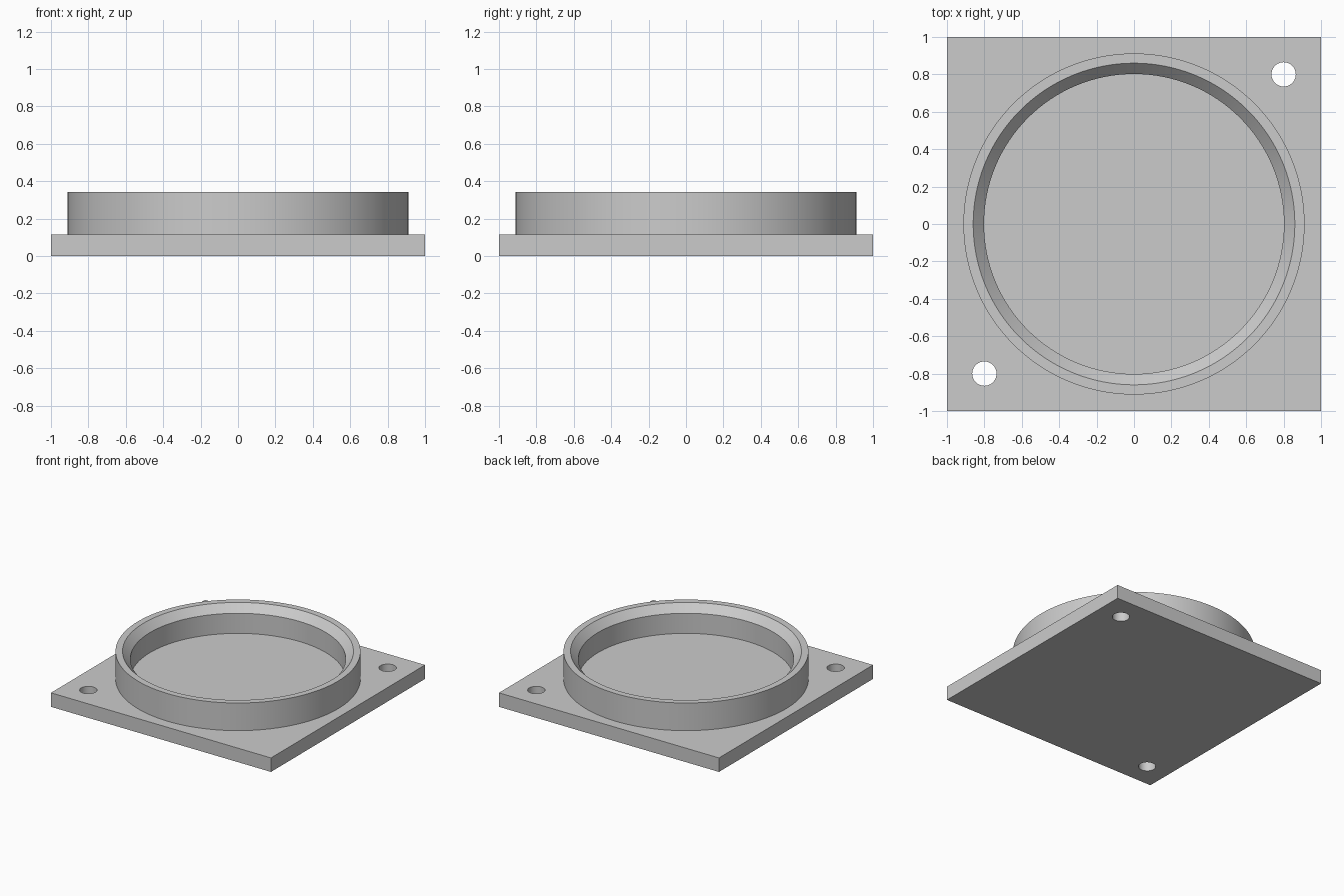
import bpy
import bmesh
from math import radians, tau
from mathutils import Matrix, Vector

cube = bpy.data.objects.get("Cube")
if cube:
    bpy.data.objects.remove(cube, do_unlink=True)

PLATE_TOP = 0.115
RIM_TOP = 0.342
HOLE_OFFSET = 0.8
HOLE_RADIUS = 0.065

grey = bpy.data.materials.new("plain grey")
grey.use_nodes = True
colour = (0.6, 0.6, 0.6, 1)
grey.diffuse_color = colour
grey.node_tree.nodes["Principled BSDF"].inputs["Base Color"].default_value = colour


def make_object(name, bm):
    bmesh.ops.recalc_face_normals(bm, faces=bm.faces)
    mesh = bpy.data.meshes.new(name)
    bm.to_mesh(mesh)
    bm.free()
    mesh.materials.append(grey)
    obj = bpy.data.objects.new(name, mesh)
    bpy.context.collection.objects.link(obj)
    return obj


def shade(obj):
    bpy.ops.object.select_all(action="DESELECT")
    obj.select_set(True)
    bpy.context.view_layer.objects.active = obj
    bpy.ops.object.shade_smooth_by_angle(angle=radians(30))


# Square base plate
bm = bmesh.new()
bmesh.ops.create_cube(bm, size=1, matrix=Matrix.Translation((0, 0, PLATE_TOP / 2))
                      @ Matrix.Diagonal((2, 2, PLATE_TOP, 1)))
plate = make_object("base_plate", bm)

# Two screw holes in opposite corners
bm = bmesh.new()
for side in (-1, 1):
    place = Matrix.Translation((side * HOLE_OFFSET, side * HOLE_OFFSET, PLATE_TOP / 2))
    bmesh.ops.create_cone(bm, cap_ends=True, segments=48, radius1=HOLE_RADIUS,
                          radius2=HOLE_RADIUS, depth=PLATE_TOP * 2, matrix=place)
cutter = make_object("hole_cutter", bm)
cutter.hide_render = True
cutter.hide_viewport = True

holes = plate.modifiers.new("screw holes", "BOOLEAN")
holes.operation = "DIFFERENCE"
holes.solver = "EXACT"
holes.object = cutter
bpy.context.view_layer.update()
cut_mesh = bpy.data.meshes.new_from_object(
    plate.evaluated_get(bpy.context.evaluated_depsgraph_get()))
plate.modifiers.clear()
plate.data = cut_mesh
bpy.data.objects.remove(cutter, do_unlink=True)
shade(plate)

# Raised round collar with a chamfered inner lip, open where it meets the plate
profile = [(0.912, PLATE_TOP), (0.912, RIM_TOP), (0.86, RIM_TOP),
           (0.802, 0.28), (0.802, PLATE_TOP)]
bm = bmesh.new()
points = [bm.verts.new((r, 0, z)) for r, z in profile]
edges = [bm.edges.new(pair) for pair in zip(points, points[1:])]
bmesh.ops.spin(bm, geom=points + edges, cent=Vector(), axis=Vector((0, 0, 1)),
               angle=tau, steps=128, use_merge=True)
bmesh.ops.remove_doubles(bm, verts=bm.verts, dist=0.0001)
collar = make_object("round_collar", bm)
shade(collar)
